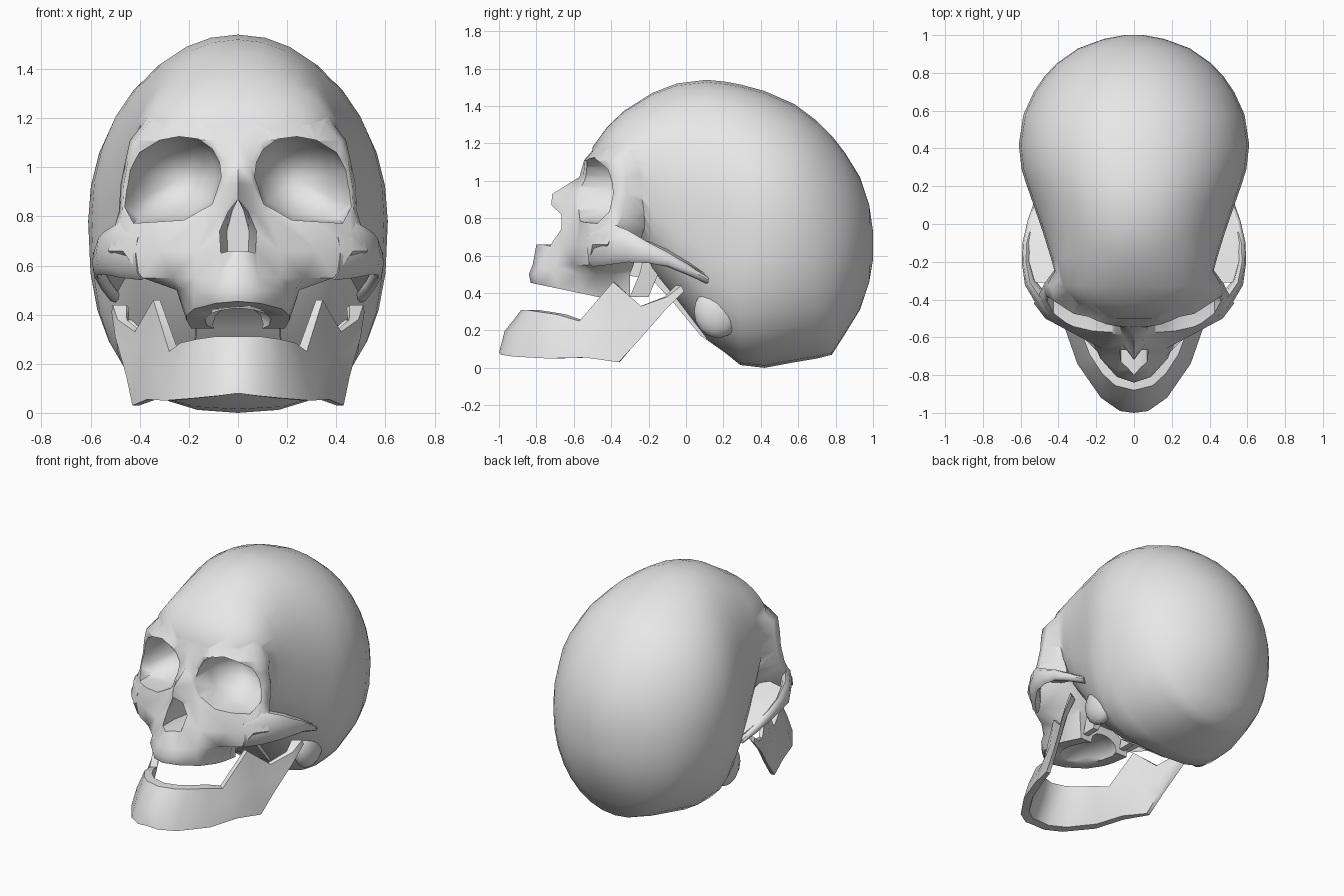
import bpy, bmesh, math
from mathutils import Vector

if "Cube" in bpy.data.objects:
    bpy.data.objects.remove(bpy.data.objects["Cube"])

bone = bpy.data.materials.new("bone_grey")
bone.diffuse_color = (0.8, 0.8, 0.8, 1)
bone.use_nodes = True
bone.node_tree.nodes["Principled BSDF"].inputs["Base Color"].default_value = bone.diffuse_color


def loft(name, rings):
    """Closed solid skinned through rings of equal point count."""
    bm = bmesh.new()
    vs = [[bm.verts.new(p) for p in r] for r in rings]
    n = len(vs[0])
    for a, b in zip(vs, vs[1:]):
        for i in range(n):
            bm.faces.new((a[i], a[(i + 1) % n], b[(i + 1) % n], b[i]))
    bm.faces.new(vs[0])
    bm.faces.new(vs[-1])
    bmesh.ops.triangulate(bm, faces=bm.faces[:])
    bmesh.ops.recalc_face_normals(bm, faces=bm.faces[:])
    me = bpy.data.meshes.new(name)
    bm.to_mesh(me)
    bm.free()
    me.materials.append(bone)
    ob = bpy.data.objects.new(name, me)
    bpy.context.collection.objects.link(ob)
    return ob


def flip(rings):
    return [[(-p[0], p[1], p[2]) for p in r] for r in rings]


def boolean(target, tool, op):
    m = target.modifiers.new("bool", 'BOOLEAN')
    m.operation, m.object, m.solver = op, tool, 'EXACT'
    bpy.context.view_layer.objects.active = target
    bpy.ops.object.modifier_apply(modifier=m.name)
    bpy.data.objects.remove(tool)


def ellipsoid_rings(c, r, n=14, k=9):
    out = []
    for j in range(k):
        t = math.pi * (0.04 + 0.92 * j / (k - 1))
        out.append([(c[0] + r[0] * math.sin(t) * math.cos(2 * math.pi * i / n),
                     c[1] + r[1] * math.sin(t) * math.sin(2 * math.pi * i / n),
                     c[2] + r[2] * math.cos(t)) for i in range(n)])
    return out


# Braincase: sections along y (y, half width, top, bottom, widest height, lower squareness)
sections = [(-.50, .16, 1.18, 1.02, 1.1, 2.5), (-.42, .32, 1.29, 1.0, 1.1, 2.5),
            (-.33, .40, 1.375, .85, 1.1, 2.5), (-.18, .44, 1.47, .52, 1.0, 3),
            (-.05, .48, 1.52, .36, .9, 3), (.11, .535, 1.54, .15, .85, 3),
            (.21, .57, 1.53, .08, .82, 3), (.29, .595, 1.515, .015, .8, 2.8),
            (.42, .61, 1.48, .0, .78, 2.5), (.58, .585, 1.41, .03, .75, 2.3),
            (.70, .53, 1.32, .05, .7, 2.2), (.78, .475, 1.24, .07, .67, 2.1),
            (.85, .41, 1.15, .18, .65, 2.1), (.93, .295, 1.02, .31, .65, 2.1),
            (.98, .16, .87, .46, .65, 2), (1.0, .05, .73, .58, .65, 2)]


def braincase_ring(y, w, top, bot, mid, low, n=32):
    ring = []
    for i in range(n):
        a = 2 * math.pi * i / n
        c, s = math.cos(a), math.sin(a)
        e = 2 / (2.08 if s >= 0 else low)
        h = (top - mid) if s >= 0 else (mid - bot)
        ring.append((w * math.copysign(abs(c) ** e, c), y,
                     mid + h * math.copysign(abs(s) ** e, s)))
    return ring


skull = loft("cranium", [braincase_ring(*s) for s in sections])

# Face mass: height, then half outline (x, y) from the midline outwards and back
levels = [
    (1.21, 0, -.46, .1, -.455, .19, -.43, .27, -.39, .34, -.34, .36, -.29, .35, -.2),
    (1.11, 0, -.545, .1, -.54, .2, -.52, .32, -.475, .42, -.41, .44, -.33, .39, -.2),
    (1.02, 0, -.57, .05, -.55, .12, -.51, .32, -.46, .45, -.39, .46, -.32, .39, -.2),
    (.93, 0, -.715, .06, -.59, .12, -.54, .3, -.48, .465, -.38, .478, -.32, .39, -.2),
    (.82, 0, -.725, .065, -.63, .12, -.58, .32, -.53, .47, -.41, .485, -.34, .39, -.2),
    (.66, 0, -.80, .08, -.71, .17, -.66, .32, -.58, .47, -.50, .53, -.42, .36, -.25),
    (.55, 0, -.82, .08, -.78, .17, -.70, .27, -.60, .39, -.52, .39, -.45, .22, -.28),
    (.50, 0, -.84, .09, -.81, .18, -.71, .23, -.58, .25, -.48, .24, -.4, .2, -.3),
    (.36, 0, -.83, .09, -.79, .18, -.68, .21, -.55, .21, -.46, .2, -.38, .19, -.3)]
face_rings = []
for z, *c in levels:
    tilt = .21 if z < .4 else 0     # the biting edge rises toward the front
    half = [(c[i], c[i + 1], z - tilt * (c[i + 1] + .38)) for i in range(0, len(c), 2)]
    face_rings.append(half + [(-x, y, h) for x, y, h in reversed(half[1:])])
boolean(skull, loft("face_mass", face_rings), 'UNION')

# Eye sockets: rim outline pushed in and tapered
rim = [(.068, .96), (.075, 1.02), (.105, 1.075), (.16, 1.115), (.24, 1.125), (.32, 1.11),
       (.40, 1.06), (.445, .99), (.46, .91), (.462, .84), (.425, .772), (.22, .785), (.105, .85)]
socket = []
for y, s in ((-.95, 1), (-.41, 1), (-.35, .88), (-.28, .66), (-.23, .35), (-.22, .1)):
    socket.append([(.24 + (x - .24) * s, y, .95 + (z - .95) * s) for x, z in rim])
boolean(skull, loft("socket_cut", socket), 'DIFFERENCE')
boolean(skull, loft("socket_cut", flip(socket)), 'DIFFERENCE')

# Nasal opening and hollow palate
nose = [(0, .87), (.04, .82), (.075, .74), (.07, .65), (.03, .66),
        (-.03, .66), (-.07, .65), (-.075, .74), (-.04, .82)]
boolean(skull, loft("nose_cut", [[(x * s, y, z) for x, z in nose]
                                 for y, s in ((-1, 1), (-.6, 1), (-.45, .6))]), 'DIFFERENCE')
boolean(skull, loft("palate_cut", ellipsoid_rings((0, -.48, .36), (.14, .28, .1))), 'DIFFERENCE')
parts = [skull]

# Cheek arches: x, y, z, half height, half thickness
arch = [(.39, -.50, .64, .10, .04), (.475, -.42, .665, .115, .04), (.55, -.31, .65, .085, .03),
        (.572, -.2, .615, .055, .022), (.568, -.1, .58, .04, .022),
        (.54, .01, .525, .03, .025), (.50, .11, .47, .02, .03)]
arch_rings = []
for i, (x, y, z, h, t) in enumerate(arch):
    a, b = arch[max(i - 1, 0)], arch[min(i + 1, len(arch) - 1)]
    nrm = Vector((b[1] - a[1], a[0] - b[0], 0)).normalized()
    arch_rings.append([tuple(Vector((x, y, z)) + nrm * t * math.cos(k * math.pi / 4)
                             + Vector((0, 0, h * math.sin(k * math.pi / 4)))) for k in range(8)])

# Web of bone closing the gap between the arch and the braincase
web_rings = [[(x, y, z + .03), (x, y, z), (.38, y, z + .03), (.38, y, z + .06)]
             for x, y, z, h, t in arch[2:]]

# Bone behind the ear, and plate behind the palate
ear_bone = ellipsoid_rings((.42, .17, .30), (.075, .13, .14))
plate = [[(.15 + sx * w, y + sy * .05, z) for sx, sy in ((-1, -1), (1, -1), (1, 1), (-1, 1))]
         for y, z, w in ((-.16, .66, .05), (-.2, .5, .035), (-.25, .38, .02))]

for name, rings in (("cheek_arch", arch_rings), ("cheek_web", web_rings),
                    ("ear_bone", ear_bone), ("palate_plate", plate)):
    parts.append(loft(name + "_right", rings))
    parts.append(loft(name + "_left", flip(rings)))

# Skull base joining the braincase to the back of the palate
parts.append(loft("skull_base", [[(sx * w, y, z) for sx, z in ((-1, lo), (1, lo), (1, .7), (-1, .7))]
                                 for y, w, lo in ((-.34, .13, .50), (-.18, .15, .47),
                                                  (-.06, .17, .34), (.08, .18, .17), (.25, .16, .07))]))

# Lower jaw: top point, bottom point, thickness, outward bulge
jaw = [((0, -.88, .31), (0, -1.0, .08), .08, .03), ((.10, -.855, .31), (.075, -.99, .07), .08, .015),
       ((.17, -.79, .30), (.175, -.92, .06), .08, .01),
       ((.235, -.69, .285), (.30, -.74, .05), .075, .01), ((.28, -.57, .25), (.37, -.54, .055), .06, .01),
       ((.345, -.39, .46), (.43, -.36, .03), .035, 0), ((.42, -.24, .33), (.455, -.25, .15), .035, 0),
       ((.49, -.10, .38), (.50, -.11, .31), .05, 0), ((.51, -.025, .44), (.515, -.01, .41), .08, 0)]
jaw_rings = []
for top, bot, t, bulge in jaw:
    top, bot = Vector(top), Vector(bot)
    mid = (top + bot) / 2
    inward = Vector((-mid.x, -.3 - mid.y, 0)).normalized()
    jaw_rings.append([tuple(p) for p in (top, mid - inward * bulge, bot, bot + inward * t * .8,
                                         mid + inward * t, top + inward * t * .8)])
parts.append(loft("lower_jaw", flip(jaw_rings[:0:-1]) + jaw_rings))

# Smooth shading with crisp edges
bpy.ops.object.select_all(action='DESELECT')
for p in parts:
    p.select_set(True)
bpy.context.view_layer.objects.active = skull
bpy.ops.object.shade_smooth_by_angle(angle=math.radians(55))
